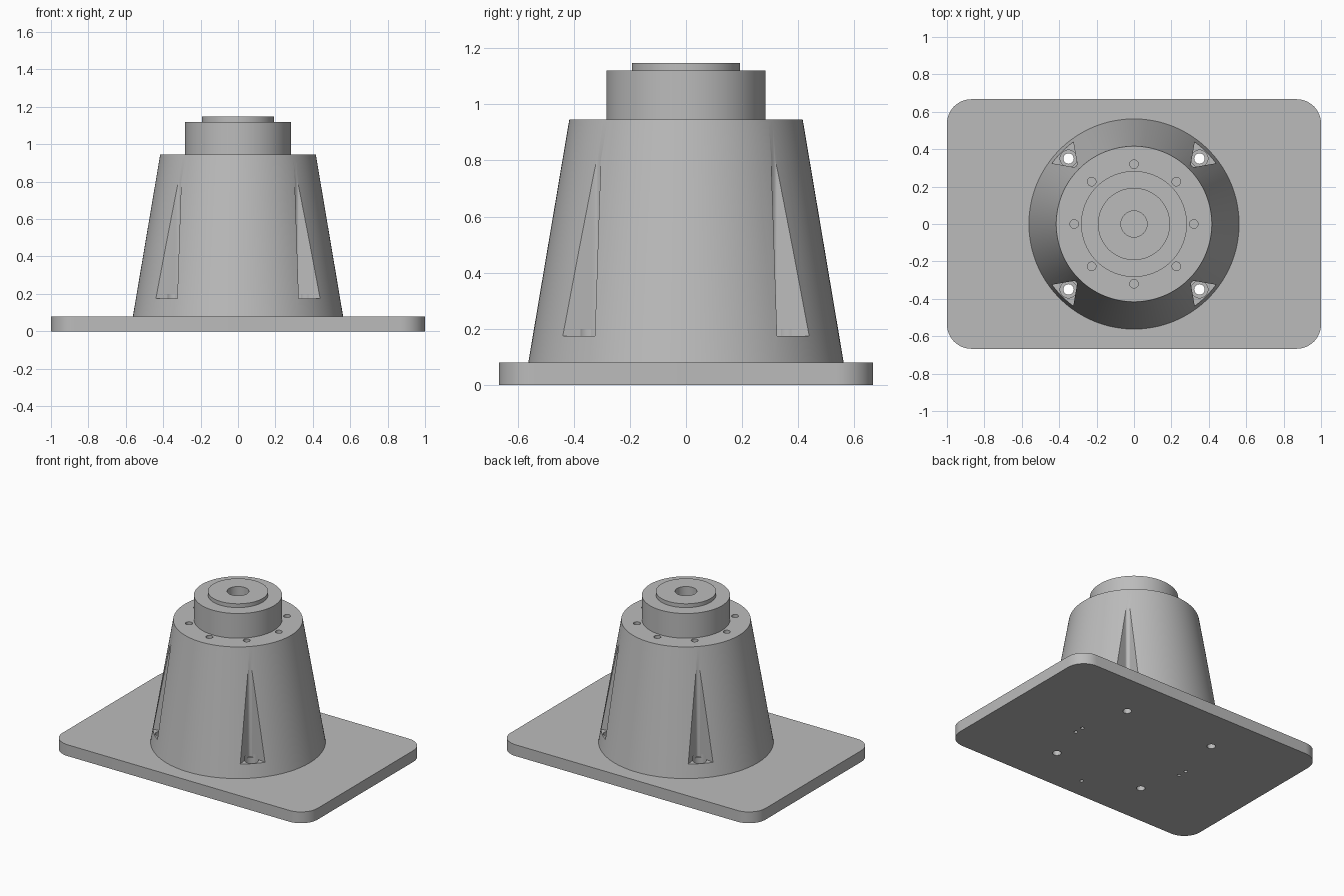
import bpy, bmesh, math
from mathutils import Matrix, Vector

cube = bpy.data.objects.get("Cube")
if cube:
    bpy.data.objects.remove(cube, do_unlink=True)

metal = bpy.data.materials.new("plain_grey")
metal.use_nodes = True
grey = (0.5, 0.5, 0.5, 1)
metal.diffuse_color = grey
metal.node_tree.nodes["Principled BSDF"].inputs["Base Color"].default_value = grey


def finish(name, bm):
    bmesh.ops.recalc_face_normals(bm, faces=bm.faces[:])
    mesh = bpy.data.meshes.new(name)
    bm.to_mesh(mesh)
    bm.free()
    mesh.materials.append(metal)
    obj = bpy.data.objects.new(name, mesh)
    bpy.context.collection.objects.link(obj)
    return obj


def add_prism(bm, outline, z0, z1):
    low = [bm.verts.new((x, y, z0)) for x, y in outline]
    high = [bm.verts.new((x, y, z1)) for x, y in outline]
    bm.faces.new(low[::-1])
    bm.faces.new(high)
    n = len(low)
    for i in range(n):
        j = (i + 1) % n
        bm.faces.new((low[i], low[j], high[j], high[i]))


def arc(cx, cy, r, start, end, steps):
    angles = [math.radians(start + (end - start) * i / steps) for i in range(steps + 1)]
    return [(cx + r * math.cos(a), cy + r * math.sin(a)) for a in angles]


def add_drill(bm, x, y, r, z0, z1, steps=32):
    add_prism(bm, arc(x, y, r, 0, 360, steps)[:-1], z0, z1)


def lathe(name, profile, segments=128):
    bm = bmesh.new()
    points = [bm.verts.new((r, 0, z)) for r, z in profile]
    edges = [bm.edges.new(pair) for pair in zip(points, points[1:])]
    bmesh.ops.spin(bm, geom=points + edges, cent=(0, 0, 0), axis=(0, 0, 1),
                   angle=math.tau, steps=segments, use_duplicate=False)
    bmesh.ops.remove_doubles(bm, verts=bm.verts[:], dist=0.0001)
    return finish(name, bm)


def cut(target, cutter):
    cutter.hide_render = True
    mod = target.modifiers.new("cut", 'BOOLEAN')
    mod.operation = 'DIFFERENCE'
    mod.solver = 'EXACT'
    mod.object = cutter
    bpy.context.view_layer.objects.active = target
    bpy.ops.object.modifier_apply(modifier=mod.name)


def smooth(obj):
    bpy.ops.object.select_all(action='DESELECT')
    obj.select_set(True)
    bpy.context.view_layer.objects.active = obj
    bpy.ops.object.shade_smooth_by_angle(angle=math.radians(25))


# Base plate with rounded corners
PLATE_TOP = 0.08
HALF_X, HALF_Y, CORNER = 1.0, 0.667, 0.13
outline = []
for i, (sx, sy) in enumerate([(1, 1), (-1, 1), (-1, -1), (1, -1)]):
    outline += arc(sx * (HALF_X - CORNER), sy * (HALF_Y - CORNER), CORNER,
                   90 * i, 90 * i + 90, 12)
bm = bmesh.new()
add_prism(bm, outline, 0, PLATE_TOP)
plate = finish("base_plate", bm)

# Tapered housing, with the collar and raised disc on top
housing = lathe("tapered_housing", [
    (0, PLATE_TOP), (0.562, PLATE_TOP), (0.416, 0.945), (0.283, 0.945),
    (0.283, 1.12), (0.193, 1.12), (0.193, 1.147), (0, 1.147)])

# Bolt pockets: vertical V grooves with a rounded inner corner
FLOOR, HALF_ANGLE, FILLET, CENTRE = 0.175, 35, 0.018, 0.456
groove = arc(CENTRE, 0, FILLET, 90 + HALF_ANGLE, 270 - HALF_ANGLE, 8)
reach = 0.3
dx = reach * math.cos(math.radians(HALF_ANGLE))
dy = reach * math.sin(math.radians(HALF_ANGLE))
groove = [(groove[0][0] + dx, groove[0][1] + dy)] + groove
groove.append((groove[-1][0] + dx, groove[-1][1] - dy))
bm = bmesh.new()
for k in range(4):
    turn = Matrix.Rotation(math.radians(45 + 90 * k), 2)
    add_prism(bm, [tuple(turn @ Vector(p)) for p in groove], FLOOR, 0.93)
pockets = finish("pocket_cutter", bm)

# Counterbores, bolt holes, top screw holes, centre bore and dowel holes
BOLT = 0.35
corners = [(sx * BOLT, sy * BOLT) for sx in (-1, 1) for sy in (-1, 1)]
bm = bmesh.new()
for x, y in corners:
    add_drill(bm, x, y, 0.045, 0.125, 0.2)
counterbores = finish("counterbore_cutter", bm)

bm = bmesh.new()
for x, y in corners:
    add_drill(bm, x, y, 0.028, -0.1, 0.19)
bolt_holes = finish("bolt_hole_cutter", bm)

bm = bmesh.new()
for x, y in arc(0, 0, 0.32, 0, 360, 8)[:-1]:
    add_drill(bm, x, y, 0.023, 0.85, 1.0, 24)
add_drill(bm, 0, 0, 0.07, 0.98, 1.25, 48)
top_holes = finish("top_hole_cutter", bm)

bm = bmesh.new()
for x, y in [(0.43, 0), (0.43, -0.065), (-0.43, 0), (-0.43, -0.065), (0, -0.52)]:
    add_drill(bm, x, y, 0.012, -0.1, 0.05, 16)
dowel_holes = finish("dowel_hole_cutter", bm)

for cutter in (pockets, counterbores, bolt_holes, top_holes):
    cut(housing, cutter)
for cutter in (bolt_holes, dowel_holes):
    cut(plate, cutter)
for cutter in (pockets, counterbores, bolt_holes, top_holes, dowel_holes):
    bpy.data.objects.remove(cutter, do_unlink=True)

for part in (plate, housing):
    smooth(part)
